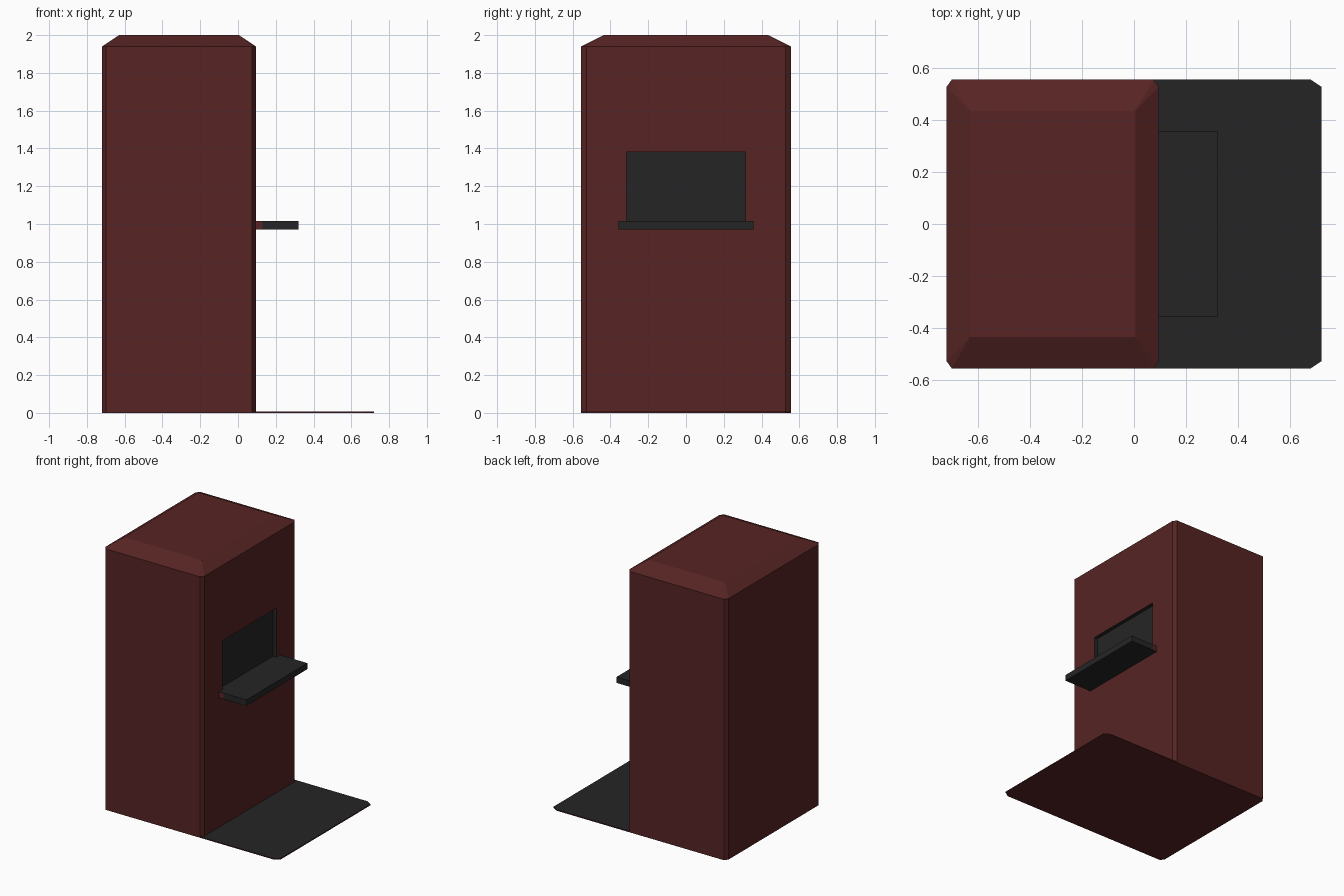
import bpy, bmesh
from mathutils import Vector

cube = bpy.data.objects.get("Cube")
if cube:
    bpy.data.objects.remove(cube, do_unlink=True)


def material(name, rgb):
    mat = bpy.data.materials.new(name)
    mat.use_nodes = True
    mat.diffuse_color = (*rgb, 1)
    mat.node_tree.nodes["Principled BSDF"].inputs["Base Color"].default_value = (*rgb, 1)
    return mat


MATERIALS = [material("dark_red", (0.095, 0.0175, 0.0175)),
             material("charcoal", (0.0185, 0.0185, 0.0185))]
RED, DARK = 0, 1


def finish(name, bm):
    bm.normal_update()
    mesh = bpy.data.meshes.new(name)
    bm.to_mesh(mesh)
    bm.free()
    for mat in MATERIALS:
        mesh.materials.append(mat)
    obj = bpy.data.objects.new(name, mesh)
    bpy.context.collection.objects.link(obj)
    return obj


def outline(x0, x1, y, left_cut, right_cut, cut_y):
    """Rectangle with clipped corners, counter-clockwise from the front edge."""
    half = [(x0 + left_cut, -y), (x1 - right_cut, -y), (x1, cut_y - y)]
    return half + [(x1, y - cut_y), (x1 - right_cut, y), (x0 + left_cut, y),
                   (x0, y - cut_y), (x0, cut_y - y)]


def prism(points, z0, z1):
    bm = bmesh.new()
    low = [bm.verts.new((x, y, z0)) for x, y in points]
    high = [bm.verts.new((x, y, z1)) for x, y in points]
    n = len(points)
    sides = [bm.faces.new((low[i], low[(i + 1) % n], high[(i + 1) % n], high[i]))
             for i in range(n)]
    bm.faces.new(low[::-1])
    return bm, sides, high


PLATE = 0.008
LEFT, FACE, HALF_Y = -0.72, 0.095, 0.555

# Floor plate: dark walking surface, red rim and underside
bm, sides, high = prism(outline(LEFT, 0.72, HALF_Y, 0.02, 0.042, 0.028), 0, PLATE)
bm.faces.new(high).material_index = DARK
finish("floor_plate", bm)

# Cabinet with clipped corners
bm, sides, high = prism(outline(LEFT, FACE, HALF_Y, 0.02, 0.02, 0.028), PLATE, 1.94)

# Sloped roof: clipped outline drawn in to a plain rectangle
roof = [bm.verts.new((x, y, 2.0)) for x, y in
        ((-0.63, -0.435), (0.005, -0.435), (0.005, 0.435), (-0.63, 0.435))]
for i in range(4):
    a, b, c = high[2 * i], high[2 * i + 1], high[(2 * i + 2) % 8]
    bm.faces.new((a, b, roof[(i + 1) % 4], roof[i]))
    bm.faces.new((b, c, roof[(i + 1) % 4]))
bm.faces.new(roof)

# Shallow dark screen recess in the +x wall
wall = sides[2]
outer = list(wall.verts)
bm.faces.remove(wall)
window = [(-0.315, 1.015), (0.315, 1.015), (0.315, 1.38), (-0.315, 1.38)]
rim = [bm.verts.new((FACE, y, z)) for y, z in window]
back = [bm.verts.new((FACE - 0.028, y, z)) for y, z in window]
for i in range(4):
    j = (i + 1) % 4
    bm.faces.new((outer[i], outer[j], rim[j], rim[i]))
    bm.faces.new((rim[i], rim[j], back[j], back[i])).material_index = DARK
bm.faces.new(back).material_index = DARK
finish("cabinet", bm)

# Shelf below the screen, with red ends next to the cabinet
shelf = [(FACE, -0.358), (0.32, -0.358), (0.32, 0.358), (FACE, 0.358)]
bm, sides, high = prism(shelf, 0.97, 1.015)
bm.faces.new(high)
bmesh.ops.bisect_plane(bm, geom=bm.verts[:] + bm.edges[:] + bm.faces[:],
                       plane_co=Vector((0.13, 0, 0)), plane_no=Vector((1, 0, 0)))
bm.normal_update()
for face in bm.faces:
    red_end = abs(face.normal.y) > 0.9 and face.calc_center_median().x < 0.13
    face.material_index = RED if red_end else DARK
finish("shelf", bm)
